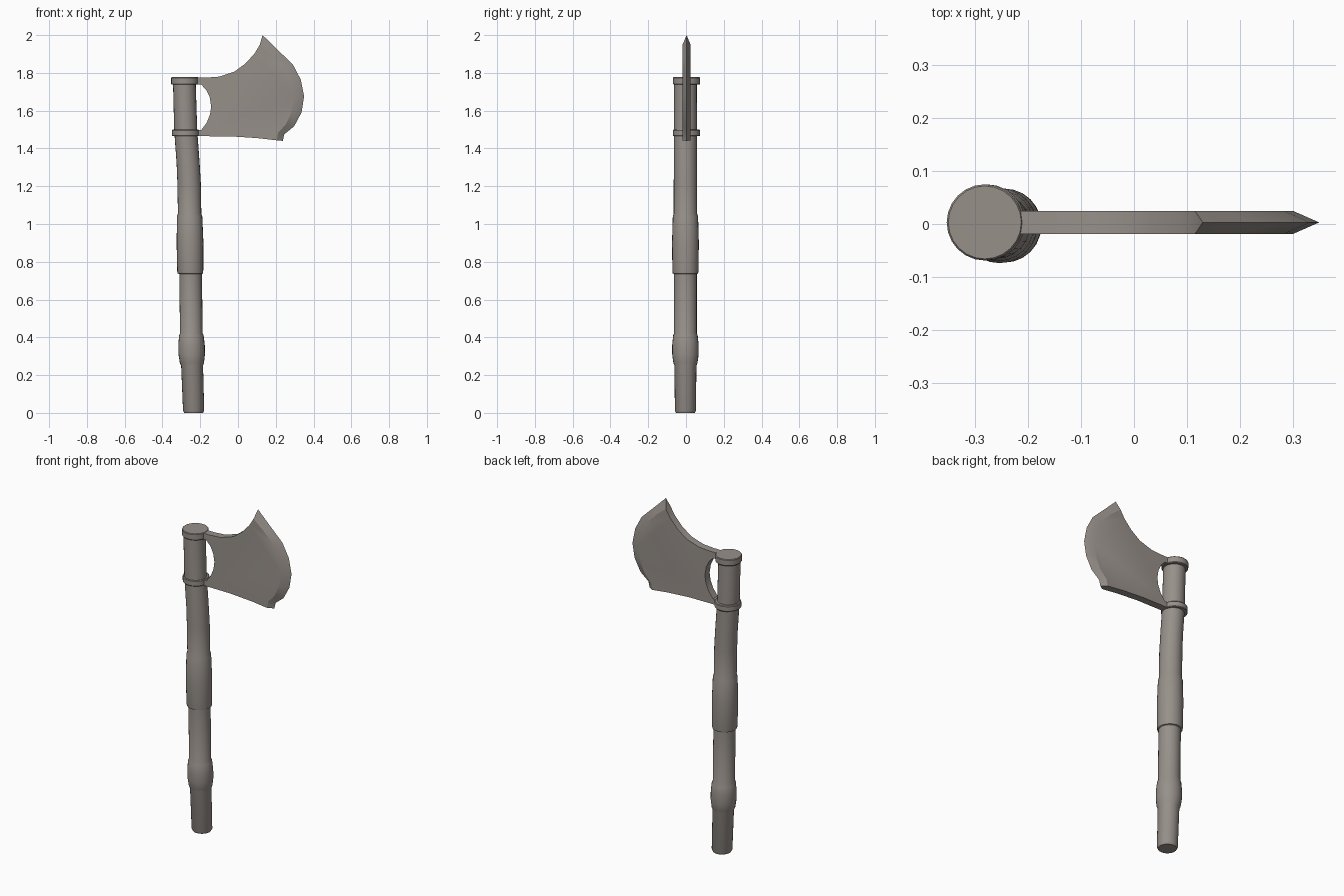
import bpy, bmesh, math

cube = bpy.data.objects.get("Cube")
if cube:
    bpy.data.objects.remove(cube, do_unlink=True)

# One shared warm grey
grey = bpy.data.materials.new("warm_grey")
grey.use_nodes = True
color = (0.31, 0.28, 0.255, 1)
grey.diffuse_color = color
grey.node_tree.nodes["Principled BSDF"].inputs["Base Color"].default_value = color


def finish(name, bm, angle=30):
    bmesh.ops.recalc_face_normals(bm, faces=bm.faces[:])
    mesh = bpy.data.meshes.new(name)
    bm.to_mesh(mesh)
    bm.free()
    mesh.materials.append(grey)
    obj = bpy.data.objects.new(name, mesh)
    bpy.context.collection.objects.link(obj)
    bpy.ops.object.select_all(action='DESELECT')
    obj.select_set(True)
    bpy.context.view_layer.objects.active = obj
    bpy.ops.object.shade_smooth_by_angle(angle=math.radians(angle))
    return obj


def lathe(name, rings, y=0.0, sides=24):
    """Closed tube through rings of (centre x, z, radius)."""
    bm = bmesh.new()
    loops = []
    for cx, z, r in rings:
        loops.append([bm.verts.new((cx + r * math.cos(math.tau * i / sides),
                                    y + r * math.sin(math.tau * i / sides), z))
                      for i in range(sides)])
    for a, b in zip(loops, loops[1:]):
        for i in range(sides):
            j = (i + 1) % sides
            bm.faces.new((a[i], a[j], b[j], b[i]))
    bm.faces.new(loops[0][::-1])
    bm.faces.new(loops[-1])
    return finish(name, bm)


# Slightly bowed handle with two swollen grips
lathe("handle", [
    (-0.235, 0, 0.05), (-0.235, 0.012, 0.056), (-0.243, 0.25, 0.058),
    (-0.244, 0.265, 0.064), (-0.245, 0.31, 0.07), (-0.246, 0.36, 0.07),
    (-0.247, 0.41, 0.065), (-0.247, 0.422, 0.06), (-0.251, 0.735, 0.06),
    (-0.252, 0.738, 0.067), (-0.253, 0.75, 0.069), (-0.254, 0.9, 0.071),
    (-0.256, 1.04, 0.067), (-0.256, 1.055, 0.062), (-0.259, 1.22, 0.062),
    (-0.264, 1.32, 0.061), (-0.272, 1.43, 0.061), (-0.277, 1.5, 0.061),
    (-0.284, 1.75, 0.06)], y=-0.003)

# Metal bands holding the head
for name, cx, z0, z1 in (("lower_collar", -0.278, 1.465, 1.5),
                         ("upper_collar", -0.282, 1.738, 1.777)):
    lathe(name, [(cx, z0, 0.069), (cx, z0 + 0.004, 0.072),
                 (cx, z1 - 0.004, 0.072), (cx, z1, 0.069)], y=0.003)

# Blade: flat cheek outline and sharpened edge, as (x, z)
top = [(-0.24, 1.775), (-0.17, 1.775), (-0.1, 1.78), (-0.02, 1.806),
       (0.04, 1.85), (0.088, 1.903)]
cheek_edge = [(0.115, 1.948), (0.18, 1.895), (0.245, 1.825), (0.283, 1.752),
              (0.3, 1.672), (0.287, 1.598), (0.255, 1.53), (0.212, 1.482),
              (0.205, 1.443)]
bottom = [(0.1, 1.455), (-0.04, 1.464), (-0.24, 1.465)]
hole = [(-0.24, 1.495), (-0.195, 1.497), (-0.165, 1.537), (-0.148, 1.58),
        (-0.142, 1.622), (-0.15, 1.672), (-0.168, 1.71), (-0.195, 1.738),
        (-0.24, 1.74)]
cutting_edge = [(0.13, 2.0), (0.215, 1.917), (0.29, 1.845), (0.332, 1.765),
                (0.35, 1.675), (0.336, 1.59), (0.297, 1.517), (0.245, 1.475),
                (0.237, 1.44)]
outline = top + cheek_edge + bottom + hole
mid, half = 0.003, 0.022
bm = bmesh.new()
front = [bm.verts.new((x, mid - half, z)) for x, z in outline]
back = [bm.verts.new((x, mid + half, z)) for x, z in outline]
edge = [bm.verts.new((x, mid, z)) for x, z in cutting_edge]
first, count = len(top), len(cheek_edge)
last = first + count - 1
bm.faces.new(front)
bm.faces.new(back[::-1])
for i in range(len(outline)):
    j = (i + 1) % len(outline)
    if first <= i < last:
        k = i - first
        bm.faces.new((front[i], front[j], edge[k + 1], edge[k]))
        bm.faces.new((back[j], back[i], edge[k], edge[k + 1]))
    else:
        bm.faces.new((front[i], front[j], back[j], back[i]))
bm.faces.new((front[first], edge[0], back[first]))
bm.faces.new((front[last], edge[-1], back[last]))
finish("axe_blade", bm, 25)
